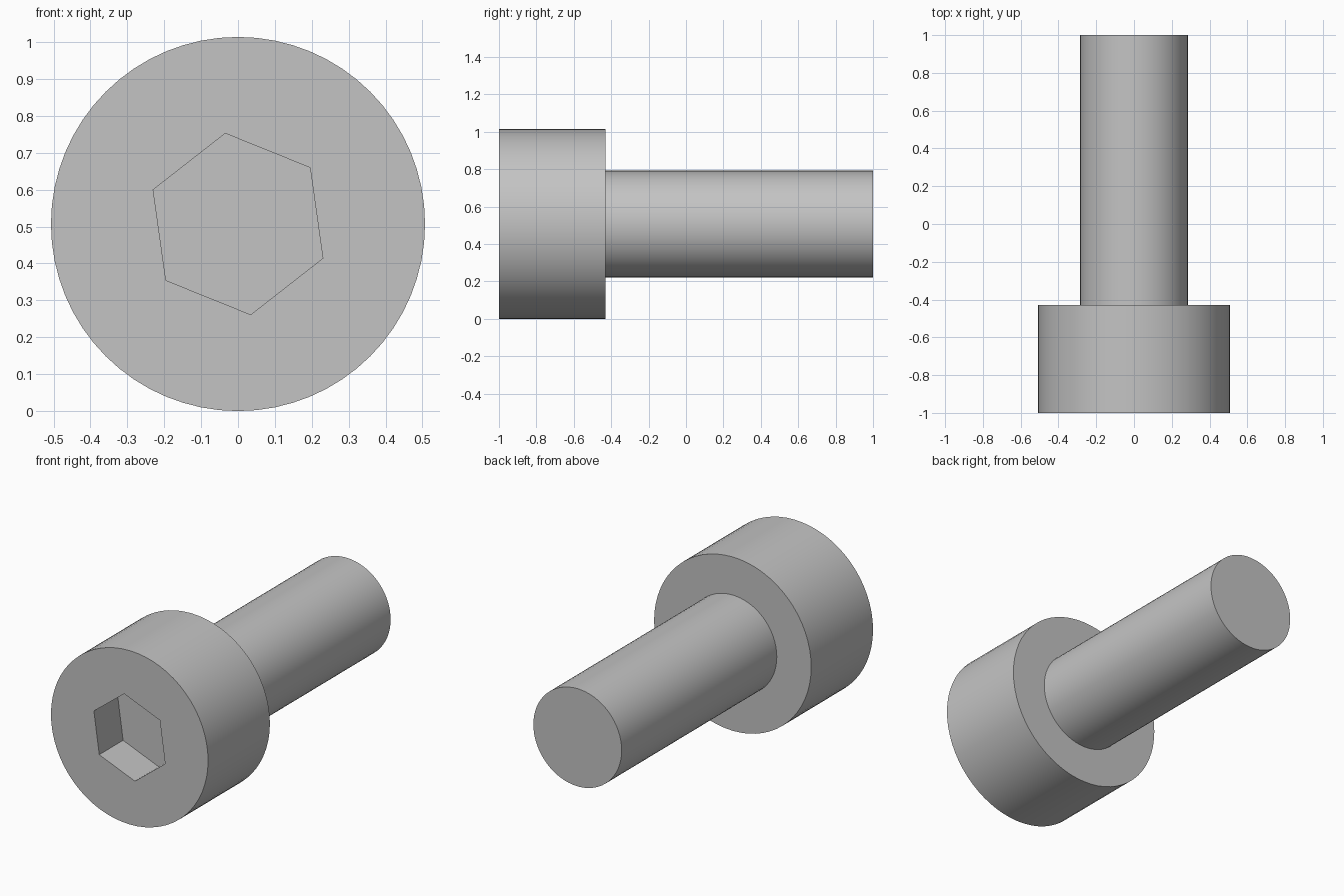
import bpy
import bmesh
from math import cos, sin, tau, radians

cube = bpy.data.objects.get("Cube")
if cube:
    bpy.data.objects.remove(cube, do_unlink=True)

SIDES = 64
HEAD_R, SHAFT_R, HEX_R = 0.507, 0.285, 0.248
FRONT, SHOULDER, TIP = -1.0, -0.43, 1.0
SOCKET_DEPTH = 0.22
HEX_TURN = radians(38)

# Plain steel grey
steel = bpy.data.materials.new("steel grey")
steel.use_nodes = True
grey = (0.55, 0.55, 0.55, 1)
steel.diffuse_color = grey
steel.node_tree.nodes["Principled BSDF"].inputs["Base Color"].default_value = grey


def ring(bm, radius, y, sides=SIDES, turn=0.0):
    """Closed loop of vertices around the bolt axis."""
    angles = [turn + tau * i / sides for i in range(sides)]
    return [bm.verts.new((radius * cos(a), y, HEAD_R + radius * sin(a))) for a in angles]


def wall(bm, a, b):
    """Quads joining two loops with equal counts."""
    n = len(a)
    for i in range(n):
        j = (i + 1) % n
        bm.faces.new((a[i], a[j], b[j], b[i]))


def finish(bm, name):
    bmesh.ops.recalc_face_normals(bm, faces=bm.faces)
    mesh = bpy.data.meshes.new(name)
    bm.to_mesh(mesh)
    bm.free()
    mesh.materials.append(steel)
    obj = bpy.data.objects.new(name, mesh)
    bpy.context.collection.objects.link(obj)
    bpy.ops.object.select_all(action="DESELECT")
    obj.select_set(True)
    bpy.context.view_layer.objects.active = obj
    bpy.ops.object.shade_smooth_by_angle(angle=radians(30))


# Head: hexagonal socket, front face, rim and shoulder
bm = bmesh.new()
hex_floor = ring(bm, HEX_R, FRONT + SOCKET_DEPTH, 6, HEX_TURN)
hex_rim = ring(bm, HEX_R, FRONT, 6, HEX_TURN)
head_front = ring(bm, HEAD_R, FRONT)
head_back = ring(bm, HEAD_R, SHOULDER)
shaft_root = ring(bm, SHAFT_R, SHOULDER)
bm.faces.new(hex_floor)
wall(bm, hex_floor, hex_rim)
wall(bm, head_front, head_back)
wall(bm, head_back, shaft_root)
front_loops = [bm.edges.get((loop[i - 1], loop[i]))
               for loop in (hex_rim, head_front) for i in range(len(loop))]
bmesh.ops.triangle_fill(bm, edges=front_loops, use_beauty=True, normal=(0, -1, 0))
finish(bm, "head")

# Shaft: plain cylinder closed at its tip
bm = bmesh.new()
root = ring(bm, SHAFT_R, SHOULDER)
tip = ring(bm, SHAFT_R, TIP)
wall(bm, root, tip)
bm.faces.new(tip)
finish(bm, "shaft")
